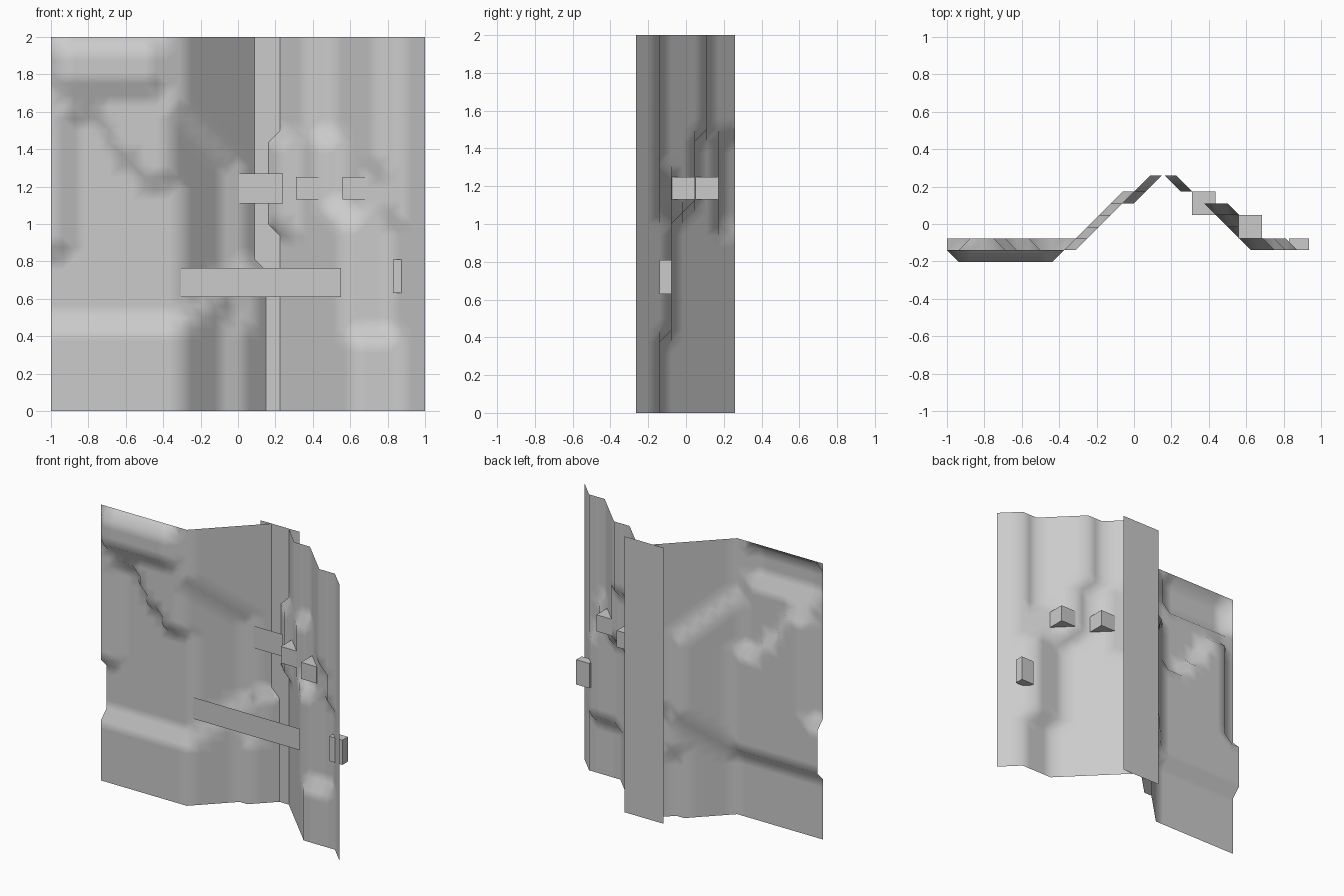
import bpy, bmesh, math

cube = bpy.data.objects.get("Cube")
if cube:
    bpy.data.objects.remove(cube)

STEP = 0.0625          # lattice spacing
N = 32
FRONT = -0.265         # depth of level 0
BACK = 0.26            # rear clipping depth

stone = bpy.data.materials.new("grey_stone")
stone.use_nodes = True
GREY = (0.6, 0.6, 0.6, 1)
stone.diffuse_color = GREY
stone.node_tree.nodes["Principled BSDF"].inputs["Base Color"].default_value = GREY


def depth(level):
    return FRONT + STEP * level


def finish(name, bm):
    mesh = bpy.data.meshes.new(name)
    bm.to_mesh(mesh)
    bm.free()
    mesh.materials.append(stone)
    obj = bpy.data.objects.new(name, mesh)
    bpy.context.collection.objects.link(obj)
    return obj


def left_flat(i, j):
    # raised panel, stepped recess and lower apron
    if 28 <= j <= 31 and 1 <= i <= 9:
        return 1
    tops = [13, 13, 25, 25, 25, 23, 21, 21, 19, 19, 19]
    return 3 if 8 <= j <= tops[i] else 2


def left_slope(i, j):
    # diagonal stair bands shift the slope by one level
    if i <= 15:
        inside = i - 3 <= j <= 36 - i
        return i - 8 if inside else i - 9
    if i == 16:
        return 6 if j < 8 else 7
    if i == 17:
        return 7 if j < 13 else 8
    return 8 if j < 13 else 9


def right_slope(i, j):
    if i == 19:
        return 8 if 16 <= j <= 23 else 9
    if i >= 30:
        return N - i
    if j >= 24:                                  # upper wall
        return [8, 7, 6, 6, 6, 5, 4, 3, 2, 2][i - 20]
    level = [8, 7, 6, 5, 4, 3, 3, 3, 3, 3][i - 20]
    if j >= 16 and i <= 21:                      # forward buttress
        level = 7
    if j >= 17:                                  # middle wall
        if i == 24 and j >= 18:
            level = 5
        elif i == 25:
            level = 5 if j >= 18 else 4
        elif i == 26:
            level = 4
        elif i == 28 and j > 20:
            level = 2
        elif i == 29:
            level = 2
    if j < 7 and i >= 26:                        # lower apron
        level = 2
    return level


def level_at(i, j):
    if i <= 10:
        return left_flat(i, j)
    return left_slope(i, j) if i <= 18 else right_slope(i, j)


# Terraced cliff sheet, cut open along the back of the gorge
bm = bmesh.new()
grid = [[bm.verts.new((-1 + i * STEP, depth(level_at(i, j)), j * STEP))
         for j in range(N + 1)] for i in range(N + 1)]
for i in range(N):
    for j in range(N):
        bm.faces.new((grid[i][j], grid[i + 1][j], grid[i + 1][j + 1], grid[i][j + 1]))
bmesh.ops.triangulate(bm, faces=[f for f in bm.faces
                                 if len({round(v.co.y, 4) for v in f.verts}) > 1])
bmesh.ops.bisect_plane(bm, geom=bm.verts[:] + bm.edges[:] + bm.faces[:],
                       plane_co=(0, BACK, 0), plane_no=(0, 1, 0), clear_outer=True)
bmesh.ops.delete(bm, geom=[f for f in bm.faces if f.calc_center_median().y > BACK - 0.0001],
                 context='FACES')
cliff = finish("terraced_cliff", bm)
bpy.context.view_layer.objects.active = cliff
cliff.select_set(True)
bpy.ops.object.shade_smooth_by_angle(angle=math.radians(60))


def plate(name, x0, x1, y, z0, z1):
    bm = bmesh.new()
    bm.faces.new([bm.verts.new(p) for p in
                  ((x0, y, z0), (x1, y, z0), (x1, y, z1), (x0, y, z1))])
    return finish(name, bm)


def box(name, x0, x1, y0, y1, z0, z1):
    bm = bmesh.new()
    bmesh.ops.create_cube(bm, size=1)
    for v in bm.verts:
        v.co = (x1 if v.co.x > 0 else x0, y1 if v.co.y > 0 else y0,
                z1 if v.co.z > 0 else z0)
    return finish(name, bm)


# Gorge back wall and the flat crossings
plate("gorge_back_wall", 0, 0.3125, BACK, 0, 2)
plate("long_bridge", -0.305, 0.55, depth(3), 0.61, 0.765)
plate("short_bridge", 0.005, 0.24, depth(7), 1.11, 1.27)

# Small blocks set into the right wall
box("upper_wall_block", 0.31, 0.435, depth(5), depth(7), 1.13, 1.25)
box("lower_wall_block", 0.56, 0.685, depth(3), depth(5), 1.13, 1.25)
box("rear_block", 0.83, 0.935, depth(2), depth(3), 0.63, 0.81)
